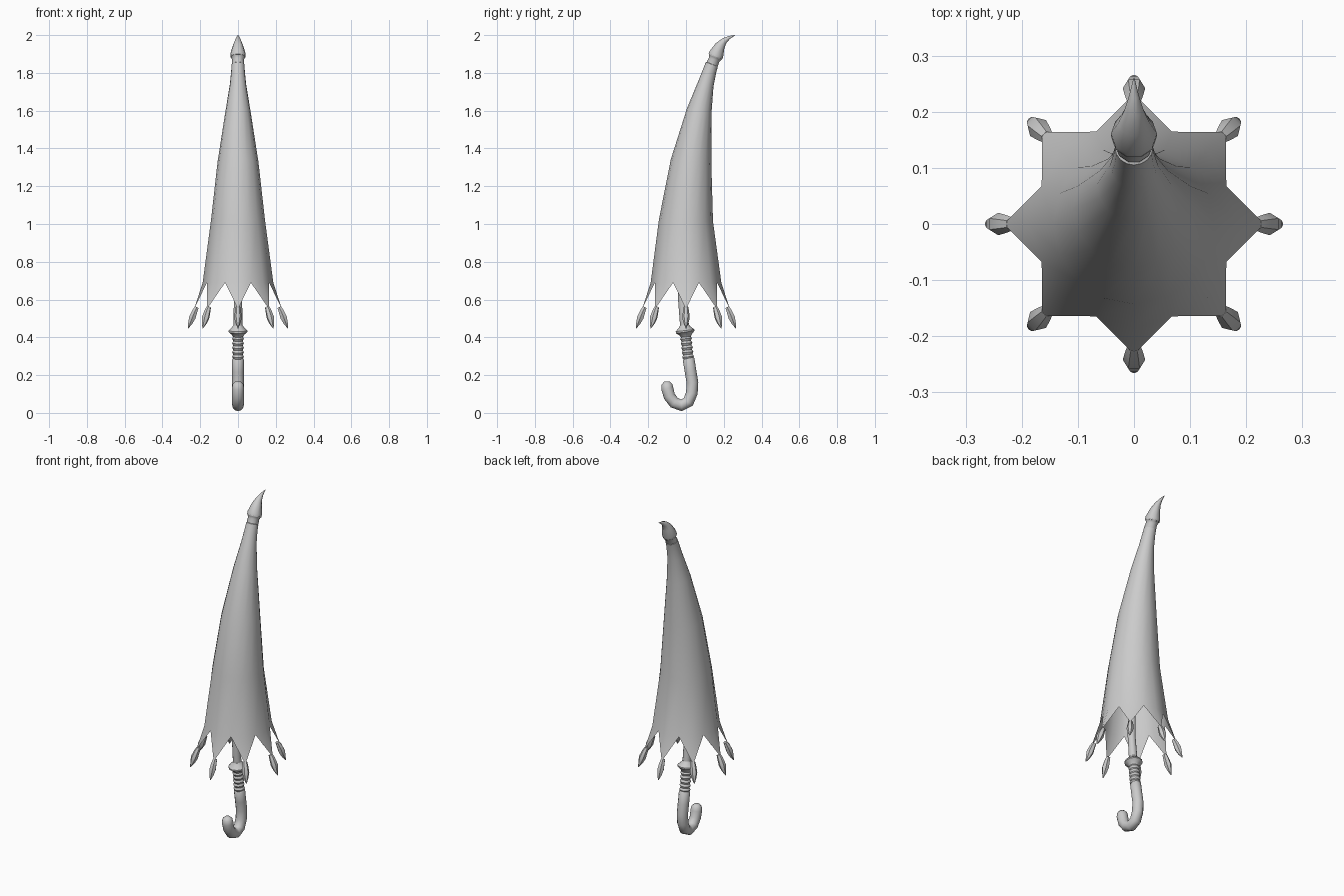
import bpy, bmesh, math
from mathutils import Vector, Matrix

cube = bpy.data.objects.get("Cube")
if cube:
    bpy.data.objects.remove(cube, do_unlink=True)

grey = bpy.data.materials.new("plain grey")
grey.use_nodes = True
colour = (0.6, 0.6, 0.6, 1)
grey.diffuse_color = colour
grey.node_tree.nodes["Principled BSDF"].inputs["Base Color"].default_value = colour


def finish(name, bm, angle=50):
    bmesh.ops.recalc_face_normals(bm, faces=bm.faces)
    mesh = bpy.data.meshes.new(name)
    bm.to_mesh(mesh)
    bm.free()
    mesh.materials.append(grey)
    obj = bpy.data.objects.new(name, mesh)
    bpy.context.collection.objects.link(obj)
    bpy.ops.object.select_all(action='DESELECT')
    obj.select_set(True)
    bpy.context.view_layer.objects.active = obj
    bpy.ops.object.shade_smooth_by_angle(angle=math.radians(angle))
    return obj


def rings_along(bm, path, sides):
    """Rings of vertices square to a path of (y, z, radius) stations."""
    points = [Vector((0, y, z)) for y, z, r in path]
    rings = []
    for i, (y, z, r) in enumerate(path):
        along = (points[min(i + 1, len(path) - 1)] - points[max(i - 1, 0)]).normalized()
        across = Vector((0, along.z, -along.y))
        ring = []
        for k in range(sides):
            a = math.tau * k / sides
            offset = Vector((math.cos(a), 0, 0)) + across * math.sin(a)
            ring.append(bm.verts.new(points[i] + offset * r))
        rings.append(ring)
    for low, high in zip(rings, rings[1:]):
        for k in range(sides):
            n = (k + 1) % sides
            bm.faces.new((low[k], low[n], high[n], high[k]))
    return rings


def tube(name, path, sides=12, angle=50):
    bm = bmesh.new()
    rings = rings_along(bm, path, sides)
    bm.faces.new(rings[0])
    bm.faces.new(rings[-1])
    return finish(name, bm, angle)


# Folded canopy: curved cone with an eight-pointed hem
bm = bmesh.new()
canopy_path = [(0, 0.69, 0.183), (0, 1.02, 0.143), (0.027, 1.33, 0.108),
               (0.07, 1.6, 0.066), (0.104, 1.74, 0.043), (0.125, 1.81, 0.036),
               (0.137, 1.845, 0.034), (0.14, 1.85, 0.022)]
rings = rings_along(bm, canopy_path, 16)
hem = rings[0]
for k, v in enumerate(hem):
    a = math.tau * k / 16
    r = 0.178 if k % 2 else 0.187
    v.co = (r * math.cos(a), r * math.sin(a), 0.69)
for k in range(0, 16, 2):
    a = math.tau * k / 16
    point = bm.verts.new((0.232 * math.cos(a), 0.232 * math.sin(a), 0.55))
    bm.faces.new((hem[k - 1], hem[k], point))
    bm.faces.new((hem[k], hem[(k + 1) % 16], point))
finish("canopy", bm)

# Rib tips around the hem
for k in range(8):
    tip = tube("rib_tip_%d" % (k + 1),
               [(0.218, 0.56, 0.012), (0.228, 0.54, 0.016), (0.242, 0.505, 0.02),
                (0.253, 0.475, 0.013), (0.264, 0.448, 0.002)], 6)
    tip.data.transform(Matrix.Rotation(math.tau * k / 8, 4, 'Z'))

# Shaft inside the canopy
tube("shaft", [(-0.004, 0.42, 0.024), (-0.02, 0.6, 0.022), (-0.015, 1.0, 0.02),
               (0.03, 1.35, 0.02), (0.08, 1.6, 0.018), (0.137, 1.845, 0.018)])

# Flared collar above the grip
tube("collar", [(-0.001, 0.402, 0.026), (-0.002, 0.415, 0.034), (-0.004, 0.428, 0.05),
                (-0.005, 0.436, 0.05), (-0.007, 0.455, 0.03), (-0.008, 0.465, 0.024)], 12, 40)

# Ribbed grip
grip = []
for i in range(11):
    t = i / 10
    grip.append((0.012 - 0.013 * t, 0.285 + 0.12 * t, 0.031 if i % 2 else 0.025))
tube("grip", grip)

# Crook handle with rounded end
tube("handle", [(0.012, 0.29, 0.026), (0.014, 0.283, 0.031), (0.024, 0.22, 0.031),
                (0.034, 0.16, 0.031), (0.031, 0.105, 0.031), (0.012, 0.058, 0.031),
                (-0.024, 0.04, 0.031), (-0.062, 0.054, 0.031), (-0.088, 0.088, 0.031),
                (-0.099, 0.13, 0.032), (-0.101, 0.152, 0.028), (-0.102, 0.166, 0.014)])

# Top ferrule: neck, flare and bent spike
tube("ferrule_neck", [(0.136, 1.84, 0.03), (0.14, 1.85, 0.033), (0.149, 1.87, 0.031),
                      (0.153, 1.88, 0.036), (0.156, 1.887, 0.041)], 10, 40)
tube("ferrule_spike", [(0.154, 1.884, 0.04), (0.161, 1.9, 0.041), (0.18, 1.943, 0.028),
                       (0.203, 1.97, 0.017), (0.228, 1.987, 0.009), (0.26, 2.0, 0.001)], 10)
